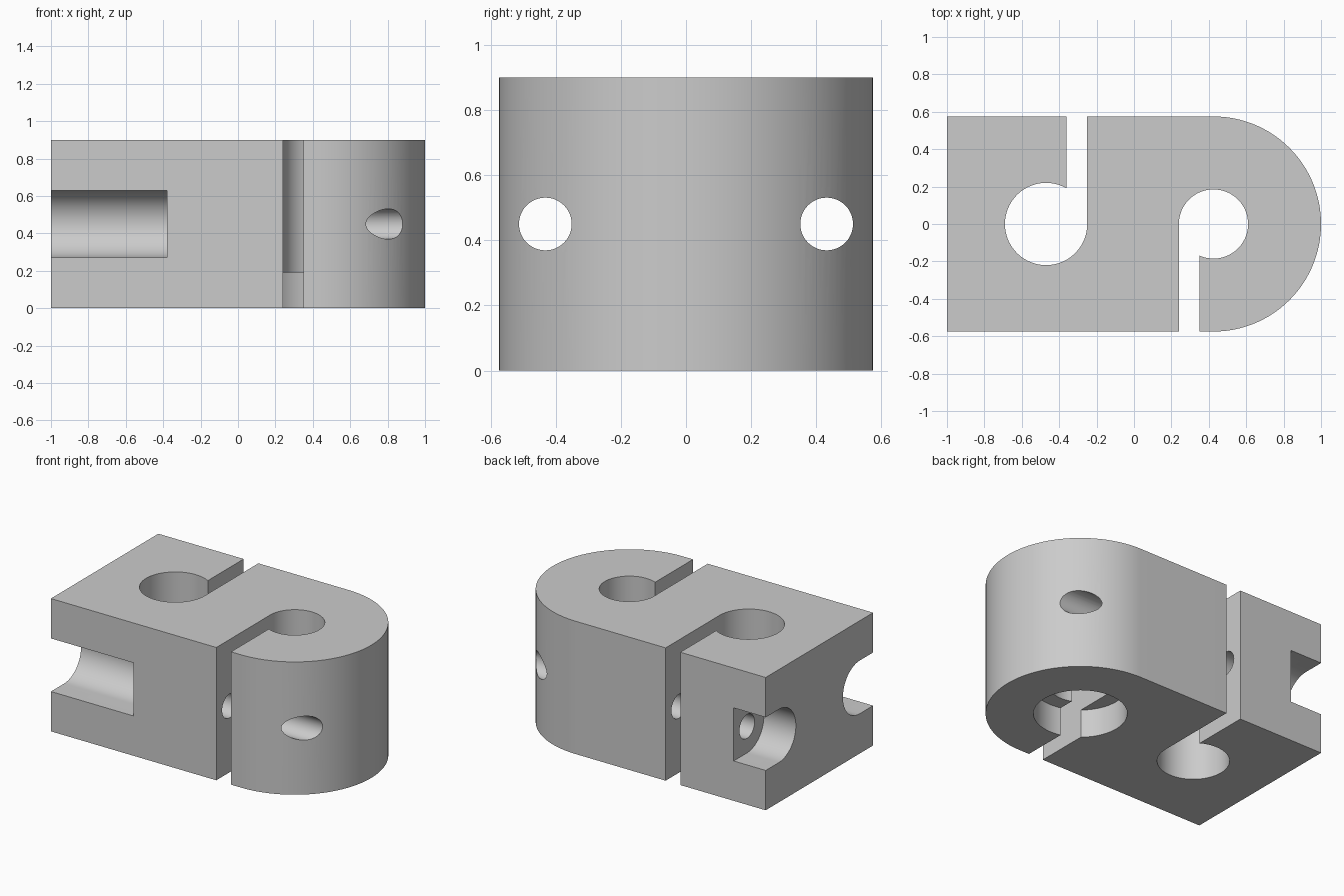
import bpy, bmesh
from math import radians, cos, sin, asin, degrees
from mathutils import Matrix

if "Cube" in bpy.data.objects:
    bpy.data.objects.remove(bpy.data.objects["Cube"], do_unlink=True)

HALF_Y, HEIGHT, MID_Z = 0.575, 0.9, 0.45
BIG_X, BIG_R = -0.47, 0.22        # larger vertical bore
SMALL_X, SMALL_R = 0.425, 0.185   # smaller vertical bore
BOLT_Y, BOLT_R, POCKET_R = 0.432, 0.081, 0.18

grey = bpy.data.materials.new("plain grey")
grey.use_nodes = True
colour = (0.6, 0.6, 0.6, 1)
grey.diffuse_color = colour
grey.node_tree.nodes["Principled BSDF"].inputs["Base Color"].default_value = colour


def arc(cx, cy, r, start, end, steps=64):
    angles = [radians(start + (end - start) * i / steps) for i in range(steps + 1)]
    return [(cx + r * cos(a), cy + r * sin(a)) for a in angles]


def prism(name, outline, depth, matrix=Matrix()):
    """Extrude a closed 2D outline along its local z."""
    bm = bmesh.new()
    face = bm.faces.new([bm.verts.new((x, y, 0)) for x, y in outline])
    top = bmesh.ops.extrude_face_region(bm, geom=[face])["geom"]
    bmesh.ops.translate(bm, vec=(0, 0, depth),
                        verts=[v for v in top if isinstance(v, bmesh.types.BMVert)])
    bmesh.ops.recalc_face_normals(bm, faces=bm.faces)
    bm.transform(matrix)
    mesh = bpy.data.meshes.new(name)
    bm.to_mesh(mesh)
    bm.free()
    mesh.materials.append(grey)
    obj = bpy.data.objects.new(name, mesh)
    bpy.context.collection.objects.link(obj)
    return obj


def along_x(x):
    """Local x, y, z become world y, z, x, starting at the given x."""
    return Matrix(((0, 0, 1, x), (1, 0, 0, 0), (0, 1, 0, MID_Z), (0, 0, 0, 1)))


# Body: round-ended block with two slotted bores
small_stop = -90 - degrees(asin((SMALL_X - 0.35) / SMALL_R))
outline = [(-1, -HALF_Y), (0.24, -HALF_Y)]
outline += arc(SMALL_X, 0, SMALL_R, 180, small_stop)
outline += [(0.35, -HALF_Y)]
outline += arc(SMALL_X, 0, HALF_Y, -90, 90)
outline += [(-0.25, HALF_Y)]
outline += arc(BIG_X, 0, BIG_R, 0, -300)
outline += [(-0.36, HALF_Y), (-1, HALF_Y)]
body = prism("clamp_block", outline, HEIGHT)

# Counterbore under the smaller bore
cutters = [prism("counterbore_cutter", arc(SMALL_X, 0, 0.285, 0, 360)[:-1], 0.29,
                 Matrix.Translation((0, 0, -0.1)))]

# Bolt holes along the length, with open-sided head pockets at the square end
for side, pocket_end in ((-1, -0.38), (1, -0.76)):
    y = side * BOLT_Y
    cutters.append(prism("bolt_hole_cutter", arc(y, 0, BOLT_R, 0, 360, 48)[:-1],
                         2.4, along_x(-1.2)))
    pocket = arc(y, 0, POCKET_R, 90, 90 + side * 180, 32)
    pocket += [(side * 0.8, -POCKET_R), (side * 0.8, POCKET_R)]
    cutters.append(prism("bolt_pocket_cutter", pocket, pocket_end + 1.2, along_x(-1.2)))

# Cut the block, then discard the cutters
bpy.ops.object.select_all(action="DESELECT")
bpy.context.view_layer.objects.active = body
body.select_set(True)
for cutter in cutters:
    cutter.hide_render = True
    cut = body.modifiers.new("cut", "BOOLEAN")
    cut.operation, cut.solver, cut.object = "DIFFERENCE", "EXACT", cutter
    bpy.ops.object.modifier_apply(modifier=cut.name)
    bpy.data.objects.remove(cutter, do_unlink=True)

bpy.ops.object.shade_smooth_by_angle(angle=radians(30))
